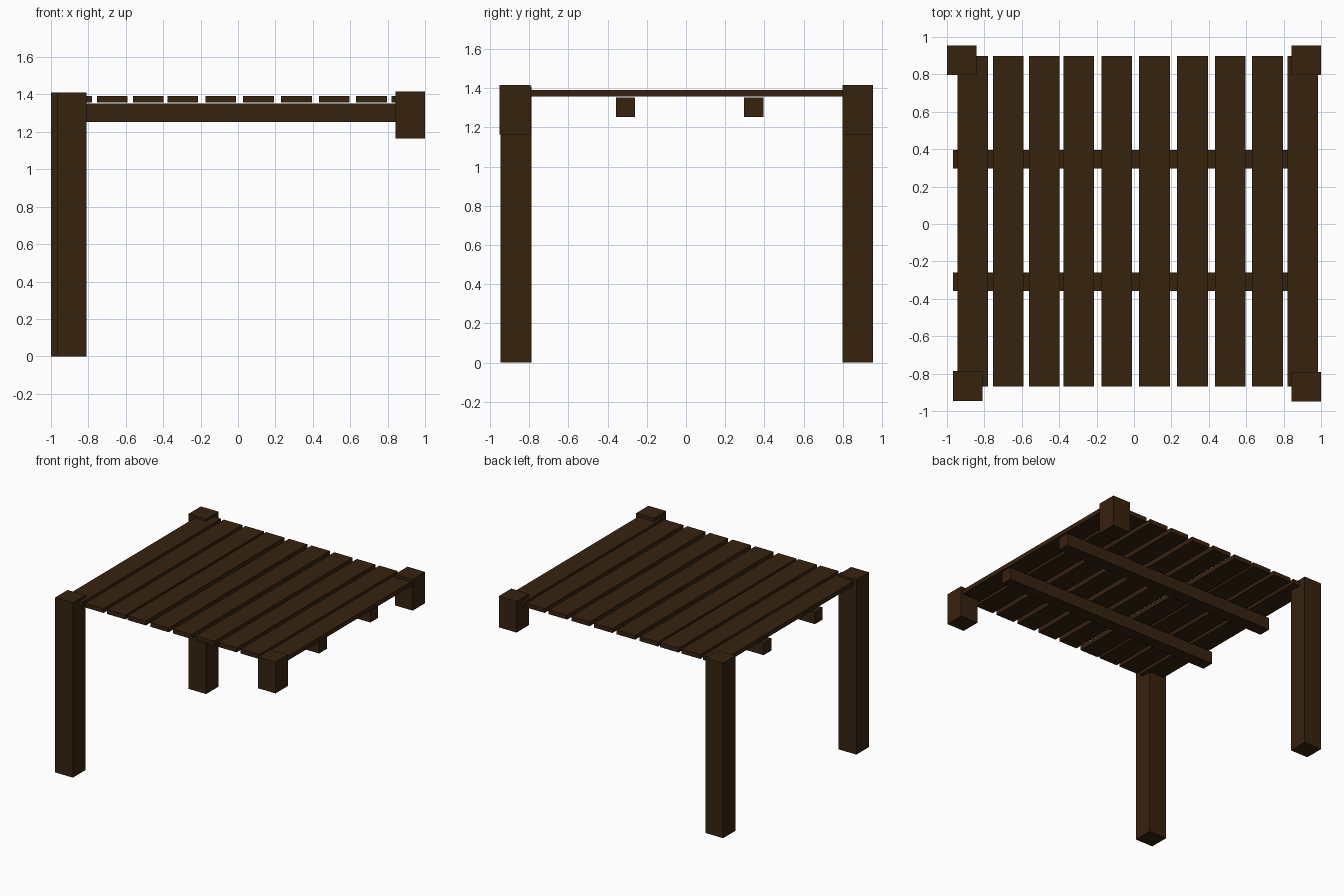
import bpy
import bmesh

if "Cube" in bpy.data.objects:
    bpy.data.objects.remove(bpy.data.objects["Cube"])

wood = bpy.data.materials.new("dark brown wood")
wood.diffuse_color = (0.037, 0.016, 0.0048, 1.0)
wood.use_nodes = True
wood.node_tree.nodes["Principled BSDF"].inputs["Base Color"].default_value = wood.diffuse_color


def box(name, x0, x1, y0, y1, z0, z1):
    """Axis-aligned timber given by its limits."""
    bm = bmesh.new()
    bmesh.ops.create_cube(bm, size=1.0)
    bmesh.ops.scale(bm, vec=(x1 - x0, y1 - y0, z1 - z0), verts=bm.verts)
    mesh = bpy.data.meshes.new(name)
    bm.to_mesh(mesh)
    bm.free()
    mesh.materials.append(wood)
    obj = bpy.data.objects.new(name, mesh)
    obj.location = ((x0 + x1) / 2, (y0 + y1) / 2, (z0 + z1) / 2)
    bpy.context.collection.objects.link(obj)
    return obj


# Corner posts: tall on the left, short stubs on the right
POST = 0.158
for name, x, y, z0, z1 in [
    ("front_left_post", -0.969, -0.945, 0.0, 1.41),
    ("back_left_post", -1.0, 0.797, 0.0, 1.41),
    ("front_right_post", 0.842, -0.95, 1.165, 1.417),
    ("back_right_post", 0.842, 0.797, 1.165, 1.417),
]:
    box(name, x, x + POST, y, y + POST, z0, z1)

# Two beams under the deck
for name, y in [("front_beam", -0.308), ("back_beam", 0.346)]:
    box(name, -0.969, 0.973, y - 0.049, y + 0.049, 1.253, 1.352)

# Slightly uneven row of deck planks
centres = [-0.862, -0.672, -0.479, -0.296, -0.092,
           0.11, 0.313, 0.514, 0.714, 0.902]
for i, x in enumerate(centres):
    box(f"deck_plank_{i + 1}", x - 0.082, x + 0.082, -0.868, 0.897, 1.357, 1.392)
